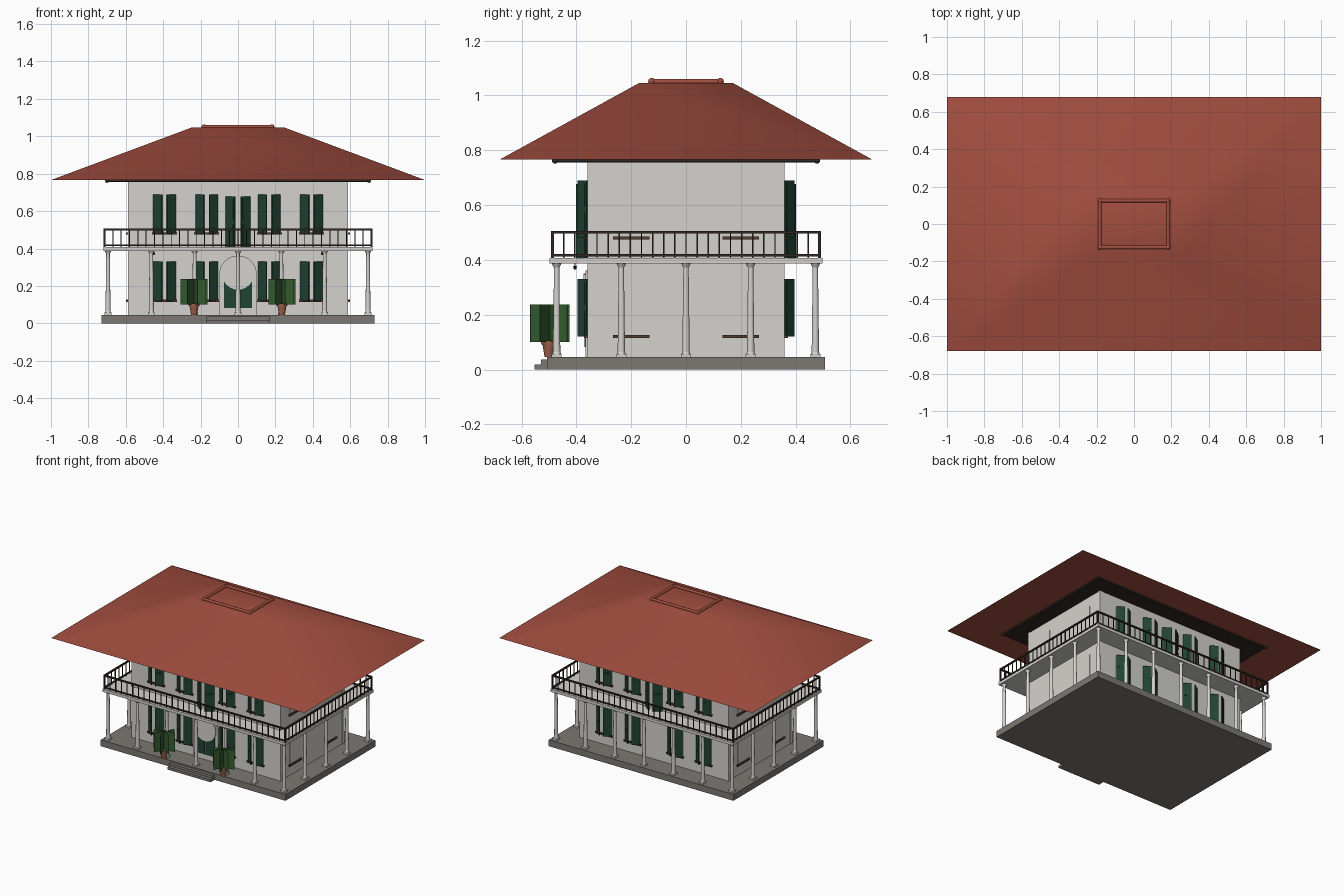
import bpy, bmesh
from math import radians, pi, cos, sin
from mathutils import Matrix, Vector

if "Cube" in bpy.data.objects:
    bpy.data.objects.remove(bpy.data.objects["Cube"])


def mat(name, rgb):
    m = bpy.data.materials.new(name)
    m.diffuse_color = (*rgb, 1)
    m.use_nodes = True
    m.node_tree.nodes["Principled BSDF"].inputs["Base Color"].default_value = m.diffuse_color
    return m


RED = mat("roof_tile", (0.36, 0.075, 0.05))
WALL = mat("plaster", (0.66, 0.65, 0.61))
STONE = mat("stone", (0.2, 0.19, 0.17))
GREEN = mat("shutter_green", (0.015, 0.055, 0.035))
DARK = mat("dark_wood", (0.03, 0.02, 0.015))
BROWN = mat("sill_wood", (0.09, 0.04, 0.025))
LEAF = mat("leaf", (0.035, 0.11, 0.03))
CLAY = mat("clay", (0.33, 0.12, 0.07))


def box(bm, x0, x1, y0, y1, z0, z1, m=Matrix()):
    c = Vector(((x0 + x1) / 2, (y0 + y1) / 2, (z0 + z1) / 2))
    s = Matrix.Diagonal((x1 - x0, y1 - y0, z1 - z0, 1))
    bmesh.ops.create_cube(bm, size=1, matrix=m @ Matrix.Translation(c) @ s)


def cone(bm, x, y, z0, z1, r0, r1, n=12):
    bmesh.ops.create_cone(bm, cap_ends=True, segments=n, radius1=r0, radius2=r1,
                          depth=z1 - z0, matrix=Matrix.Translation((x, y, (z0 + z1) / 2)))


def tube(bm, a, b, r, n=10):
    a, b = Vector(a), Vector(b)
    m = Matrix.Translation((a + b) / 2) @ (b - a).to_track_quat('Z', 'Y').to_matrix().to_4x4()
    bmesh.ops.create_cone(bm, cap_ends=True, segments=n, radius1=r, radius2=r,
                          depth=(b - a).length, matrix=m)


def frame(bm, hx, hy, z, r, ball):
    # rectangle of tubes with a ball at each corner
    c = [(-hx, -hy, z), (hx, -hy, z), (hx, hy, z), (-hx, hy, z)]
    for i in range(4):
        tube(bm, c[i], c[(i + 1) % 4], r)
        bmesh.ops.create_uvsphere(bm, u_segments=12, v_segments=8, radius=ball,
                                  matrix=Matrix.Translation(c[i]))


def finish(name, bm, material, smooth=None):
    me = bpy.data.meshes.new(name)
    bm.to_mesh(me)
    bm.free()
    ob = bpy.data.objects.new(name, me)
    bpy.context.collection.objects.link(ob)
    me.materials.append(material)
    if smooth:
        bpy.ops.object.select_all(action='DESELECT')
        ob.select_set(True)
        bpy.context.view_layer.objects.active = ob
        bpy.ops.object.shade_smooth_by_angle(angle=radians(smooth))
    return ob


def perimeter(hx, hy, nx, ny):
    # evenly spaced points around a rectangle
    pts = [(-hx + 2 * hx * i / nx, s * hy) for i in range(nx + 1) for s in (-1, 1)]
    return pts + [(s * hx, -hy + 2 * hy * j / ny) for j in range(1, ny) for s in (-1, 1)]


# base and front steps
bm = bmesh.new()
box(bm, -.73, .73, -.507, .507, 0, .045)
box(bm, -.17, .17, -.53, -.5, 0, .036)
box(bm, -.17, .17, -.553, -.5, 0, .018)
finish("base_and_steps", bm, STONE)

# house walls with corner strips
bm = bmesh.new()
box(bm, -.585, .585, -.357, .357, .045, .768)
for sx in (-1, 1):
    for sy in (-1, 1):
        x, y = sx * .577, sy * .349
        box(bm, x - .011, x + .011, y - .011, y + .011, .045, .768)
finish("walls", bm, WALL)

# balcony slab
bm = bmesh.new()
box(bm, -.72, .72, -.498, .498, .387, .407)
finish("balcony_floor", bm, WALL)

# tapered columns with base and capital
bm = bmesh.new()
for x, y in perimeter(.695, .472, 6, 4):
    box(bm, x - .018, x + .018, y - .018, y + .018, .045, .057)
    cone(bm, x, y, .057, .066, .016, .013)
    cone(bm, x, y, .06, .38, .0135, .0095)
    cone(bm, x, y, .372, .389, .010, .019)
finish("columns", bm, WALL, 40)

# balcony railing: rails, corner posts and balusters
bm = bmesh.new()
for z, t in ((.417, .004), (.501, .005)):
    for s in (-1, 1):
        box(bm, -.719, .719, s * .487 - t, s * .487 + t, z - t, z + t)
        box(bm, s * .714 - t, s * .714 + t, -.487, .487, z - t, z + t)
for x, y in perimeter(.714, .487, 32, 24):
    box(bm, x - .0025, x + .0025, y - .0025, y + .0025, .405, .5)
for x in (-.714, .714):
    for y in (-.487, .487):
        box(bm, x - .005, x + .005, y - .005, y + .005, .405, .505)
finish("balcony_railing", bm, DARK)

# windows: half-open shutters, panes and sills on all sides
shutters, sills, panes = bmesh.new(), bmesh.new(), bmesh.new()
openings = [(x, z, z + .21, .113) for x in (-.393, -.168, .168, .393) for z in (.12, .48)]
openings.append((0, .407, .677, .128))
for turn in (0, pi):
    R = Matrix.Rotation(turn, 4, 'Z')
    for x, z0, z1, w in openings:
        box(panes, x - w / 2, x + w / 2, -.36, -.35, z0, z1, R)
        for s in (-1, 1):
            hinge = R @ Matrix.Translation((x + s * w / 2, -.358, 0)) \
                @ Matrix.Rotation(s * radians(38), 4, 'Z')
            a, b = sorted((0, -s * w * .49))
            box(shutters, a, b, -.006, .002, z0, z1, hinge)
            for k in range(2):
                zm = z0 + (z1 - z0) * k / 2
                box(shutters, a + .009, b - .009, -.008, 0, zm + .012,
                    zm + (z1 - z0) / 2 - .012, hinge)
        if x:
            box(sills, x - .066, x + .066, -.372, -.35, z0 - .005, z0 + .006, R)
for s in (-1, 1):
    for y in (-.2, .2):
        for z in (.12, .48):
            xs = sorted((s * .58, s * .598))
            box(sills, *xs, y - .067, y + .067, z - .005, z + .006)
            xs = sorted((s * .58, s * .588))
            box(panes, *xs, y - .055, y + .055, z, z + .21)
finish("shutters", shutters, GREEN)
finish("window_sills", sills, BROWN)
finish("window_panes", panes, WALL)


def arch(bm, half, z0, zc, y0, y1):
    # round-topped panel
    pts = [(-half, z0), (half, z0)] + [(half * cos(pi * i / 24), zc + half * sin(pi * i / 24))
                                       for i in range(25)]
    f = bm.faces.new([bm.verts.new((x, y0, z)) for x, z in pts])
    ext = bmesh.ops.extrude_face_region(bm, geom=[f])
    bmesh.ops.translate(bm, vec=(0, y1 - y0, 0),
                        verts=[v for v in ext['geom'] if isinstance(v, bmesh.types.BMVert)])
    bmesh.ops.recalc_face_normals(bm, faces=bm.faces)


# arched entrance: surround, green leaves, round fanlight disc
bm = bmesh.new()
arch(bm, .1, .045, .262, -.367, -.35)
finish("door_surround", bm, WALL, 30)
bm = bmesh.new()
for s in (-1, 1):
    xs = sorted((s * .003, s * .076))
    box(bm, *xs, -.371, -.36, .083, .25)
finish("front_door", bm, GREEN)
bm = bmesh.new()
tube(bm, (0, -.36, .265), (0, -.374, .265), .085, 32)
finish("fanlight", bm, WALL, 30)

# small lanterns under the balcony
bm = bmesh.new()
for s in (-1, 1):
    cone(bm, s * .45, -.405, .365, .378, .004, .007, 8)
    cone(bm, s * .45, -.405, .376, .39, .002, .002, 6)
finish("lanterns", bm, DARK)

# hipped roof, smooth shaded, flat on top
bm = bmesh.new()
bmesh.ops.create_cube(bm, size=2)
for v in bm.verts:
    top = v.co.z > 0
    k = (.25, .17, 1.046) if top else (1, .68, .766)
    v.co = (v.co.x * k[0], v.co.y * k[1], k[2])
finish("roof", bm, RED, 80)

# rounded frame on the roof top
bm = bmesh.new()
frame(bm, .182, .125, 1.051, .010, .013)
finish("roof_top_frame", bm, RED, 40)

# dark soffit and its edge moulding
bm = bmesh.new()
box(bm, -.705, .705, -.482, .482, .7615, .768)
frame(bm, .7, .478, .762, .006, .011)
finish("eaves_soffit", bm, DARK, 40)

# potted plants either side of the steps
pots, leaves = bmesh.new(), bmesh.new()
for s in (-1, 1):
    cone(pots, s * .235, -.5, .045, .1, .016, .025, 16)
    cone(pots, s * .235, -.5, .092, .106, .028, .029, 16)
    for a in (15, 60, 105, 150):
        m = Matrix.Translation((s * .235, -.497, 0)) @ Matrix.Rotation(radians(a), 4, 'Z')
        box(leaves, -.074, .074, -.001, .001, .1, .237, m)
finish("plant_pots", pots, CLAY, 40)
finish("plant_leaves", leaves, LEAF)
